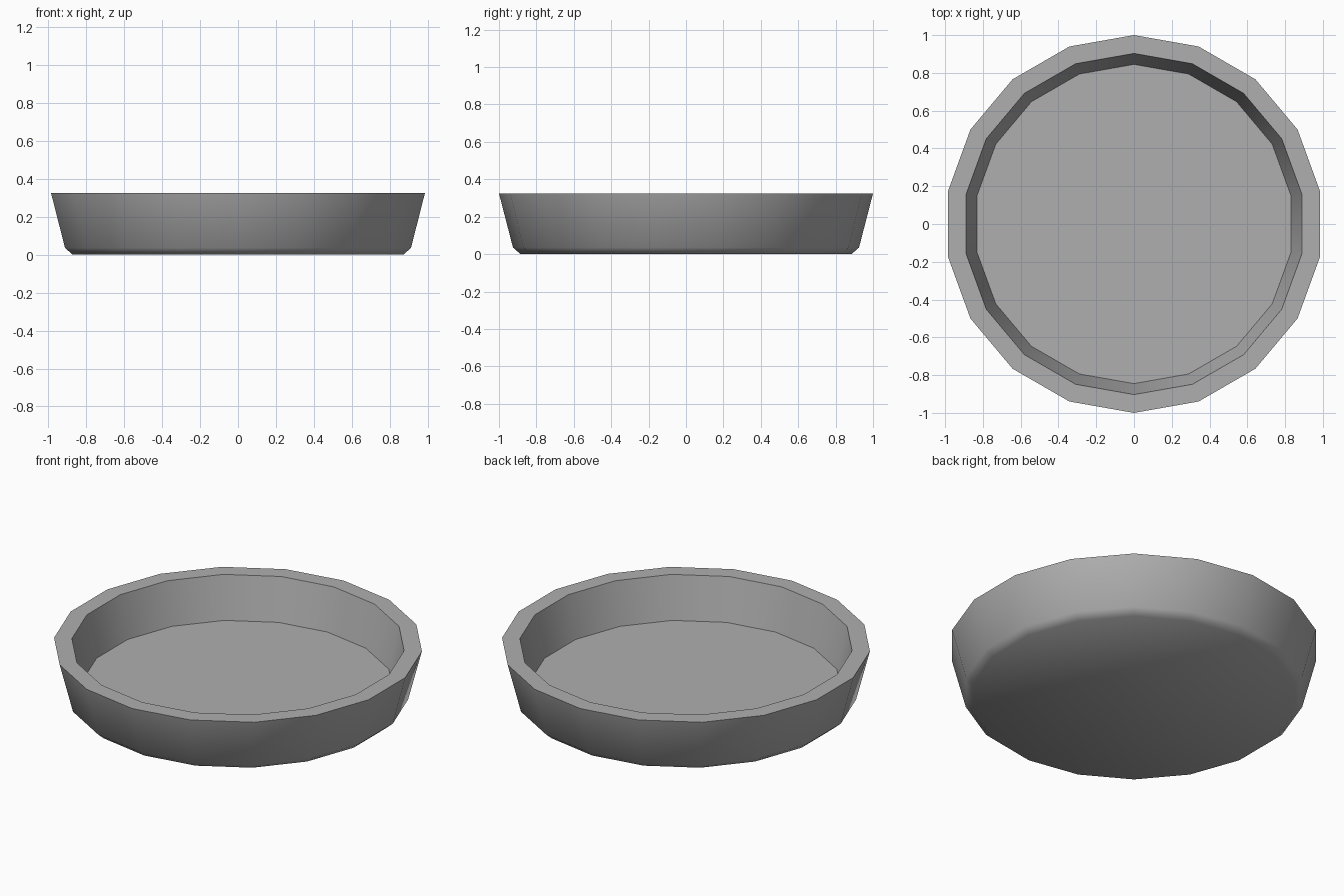
import bpy, bmesh, math

if "Cube" in bpy.data.objects:
    bpy.data.objects.remove(bpy.data.objects["Cube"])

SIDES = 18

# Dish cross-section (radius, height): base, chamfer, outer wall, rim, inner wall, floor
profile = [(0.885, 0.0), (0.925, 0.035), (1.0, 0.325),
           (0.903, 0.325), (0.845, 0.077)]


def ring(bm, radius, z):
    angles = [math.pi / 2 + 2 * math.pi * i / SIDES for i in range(SIDES)]
    return [bm.verts.new((radius * math.cos(a), radius * math.sin(a), z)) for a in angles]


# Round shallow dish
bm = bmesh.new()
rings = [ring(bm, r, z) for r, z in profile]
for low, high in zip(rings, rings[1:]):
    for i in range(SIDES):
        j = (i + 1) % SIDES
        bm.faces.new((low[i], low[j], high[j], high[i]))
bm.faces.new(rings[0][::-1])  # underside
bm.faces.new(rings[-1])       # inner floor
bmesh.ops.recalc_face_normals(bm, faces=bm.faces[:])

mesh = bpy.data.meshes.new("dish")
bm.to_mesh(mesh)
bm.free()
dish = bpy.data.objects.new("dish", mesh)
bpy.context.collection.objects.link(dish)

# Dark grey finish
grey = bpy.data.materials.new("dark_grey")
grey.diffuse_color = (0.43, 0.43, 0.43, 1)
grey.use_nodes = True
grey.node_tree.nodes["Principled BSDF"].inputs["Base Color"].default_value = grey.diffuse_color
mesh.materials.append(grey)

# Soft walls and chamfer, crisp rim and inner floor
bpy.context.view_layer.objects.active = dish
dish.select_set(True)
bpy.ops.object.shade_smooth_by_angle(angle=math.radians(50))
